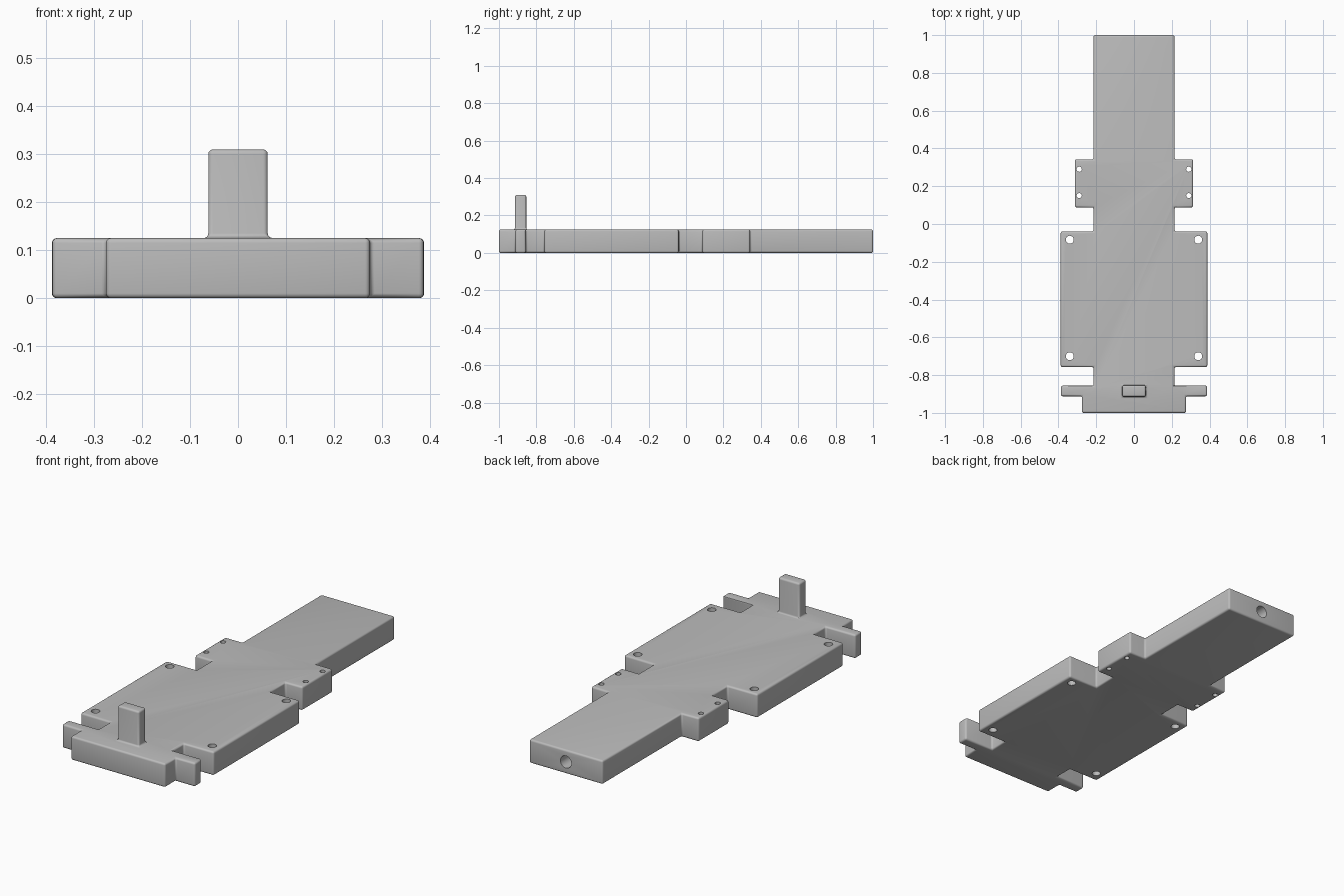
import bpy, bmesh, math
from mathutils import Vector

if "Cube" in bpy.data.objects:
    bpy.data.objects.remove(bpy.data.objects["Cube"])

H = 0.125
grey = bpy.data.materials.new("plain grey")
grey.diffuse_color = (0.5, 0.5, 0.5, 1)
grey.use_nodes = True
grey.node_tree.nodes["Principled BSDF"].inputs["Base Color"].default_value = grey.diffuse_color


def prism(name, pts, z0, z1):
    # closed outline raised from z0 to z1
    bm = bmesh.new()
    face = bm.faces.new([bm.verts.new((x, y, z0)) for x, y in pts])
    top = bmesh.ops.extrude_face_region(bm, geom=[face])["geom"]
    bmesh.ops.translate(bm, vec=(0, 0, z1 - z0),
                        verts=[v for v in top if isinstance(v, bmesh.types.BMVert)])
    bmesh.ops.recalc_face_normals(bm, faces=bm.faces)
    me = bpy.data.meshes.new(name)
    bm.to_mesh(me)
    bm.free()
    ob = bpy.data.objects.new(name, me)
    bpy.context.collection.objects.link(ob)
    ob.data.materials.append(grey)
    return ob


def apply_mod(ob, mod):
    bpy.ops.object.select_all(action='DESELECT')
    bpy.context.view_layer.objects.active = ob
    ob.select_set(True)
    bpy.ops.object.modifier_apply(modifier=mod.name)


def combine(ob, other, operation):
    mod = ob.modifiers.new("bool", 'BOOLEAN')
    mod.operation, mod.solver, mod.object = operation, 'EXACT', other
    apply_mod(ob, mod)
    bpy.data.objects.remove(other)


def drill(ob, loc, r, depth, rot=(0, 0, 0)):
    bpy.ops.mesh.primitive_cylinder_add(vertices=32, radius=r, depth=depth,
                                        location=loc, rotation=rot)
    cutter = bpy.context.object
    cutter.data.materials.append(grey)
    combine(ob, cutter, 'DIFFERENCE')


# stepped plate, right half of the outline mirrored
half = [(0.275, -1), (0.275, -0.912), (0.387, -0.912), (0.387, -0.856),
        (0.214, -0.856), (0.214, -0.757), (0.388, -0.757), (0.388, -0.039),
        (0.214, -0.039), (0.214, 0.088), (0.313, 0.088), (0.313, 0.342),
        (0.214, 0.342), (0.214, 1)]
plate = prism("base_plate", half + [(-x, y) for x, y in reversed(half)], 0, H)

# upright post near the front
post = prism("post", [(-0.062, -0.914), (0.062, -0.914), (0.062, -0.854), (-0.062, -0.854)],
             0.05, 0.31)
combine(plate, post, 'UNION')

# rounded edges
bev = plate.modifiers.new("round", 'BEVEL')
bev.width, bev.segments = 0.01, 4
bev.limit_method, bev.angle_limit = 'ANGLE', math.radians(40)
apply_mod(plate, bev)

# screw holes through the wide and narrow wings
for s in (-1, 1):
    for y in (-0.083, -0.70):
        drill(plate, (s * 0.34, y, H / 2), 0.021, 0.4)
    for y in (0.29, 0.15):
        drill(plate, (s * 0.29, y, H / 2), 0.0135, 0.4)

# socket in the back end
drill(plate, (0, 1, H / 2), 0.032, 0.3, (math.pi / 2, 0, 0))

bpy.ops.object.select_all(action='DESELECT')
bpy.context.view_layer.objects.active = plate
plate.select_set(True)
bpy.ops.object.shade_smooth_by_angle(angle=math.radians(35))
